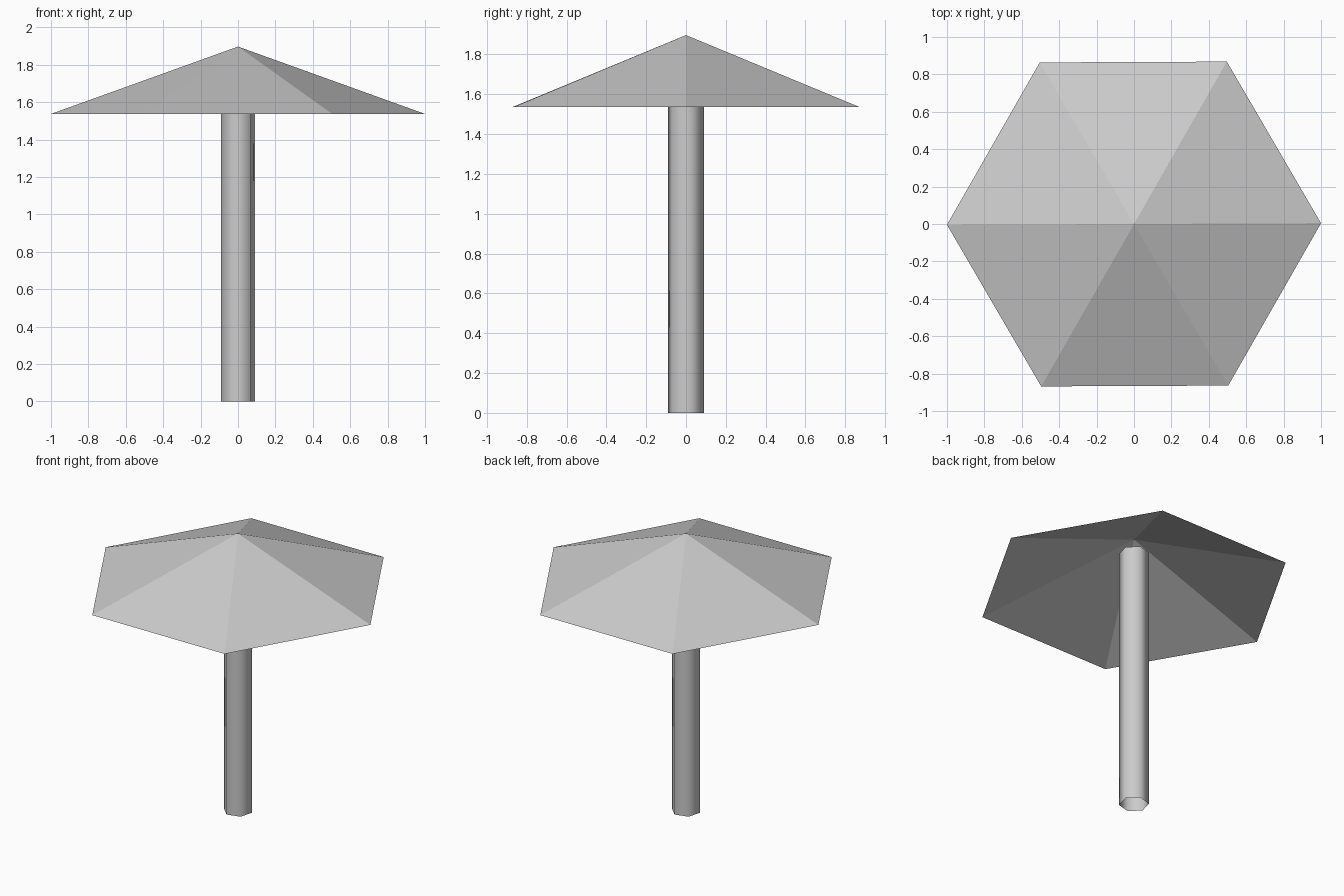
import bpy
import bmesh
from math import cos, sin, radians

SIDES = 6

default_cube = bpy.data.objects.get("Cube")
if default_cube:
    bpy.data.objects.remove(default_cube, do_unlink=True)

# One plain grey for the whole model
grey = bpy.data.materials.new("light grey")
grey.use_nodes = True
colour = (0.6, 0.6, 0.6, 1)
grey.diffuse_color = colour
grey.node_tree.nodes["Principled BSDF"].inputs["Base Color"].default_value = colour


def ring(bm, radius, z, turn):
    """Six vertices around the z axis, turned by some degrees."""
    angles = [radians(turn + 360 * i / SIDES) for i in range(SIDES)]
    return [bm.verts.new((radius * cos(a), radius * sin(a), z)) for a in angles]


def add_object(name, bm, smooth):
    mesh = bpy.data.meshes.new(name)
    for face in bm.faces:
        face.smooth = smooth
    bm.to_mesh(mesh)
    bm.free()
    mesh.materials.append(grey)
    obj = bpy.data.objects.new(name, mesh)
    bpy.context.collection.objects.link(obj)
    return obj


# Canopy: an open six-sided cone, flat shaded
bm = bmesh.new()
rim = ring(bm, 1.0, 1.537, 0.25)
apex = bm.verts.new((0, 0, 1.897))
for i in range(SIDES):
    bm.faces.new((rim[i], rim[(i + 1) % SIDES], apex))
add_object("canopy", bm, smooth=False)

# Pole: an open six-sided tube, smooth shaded, ending just under the apex
bm = bmesh.new()
bottom = ring(bm, 0.093, 0, 15)
top = ring(bm, 0.093, 1.80, 15)
for i in range(SIDES):
    j = (i + 1) % SIDES
    bm.faces.new((bottom[i], bottom[j], top[j], top[i]))
add_object("pole", bm, smooth=True)
